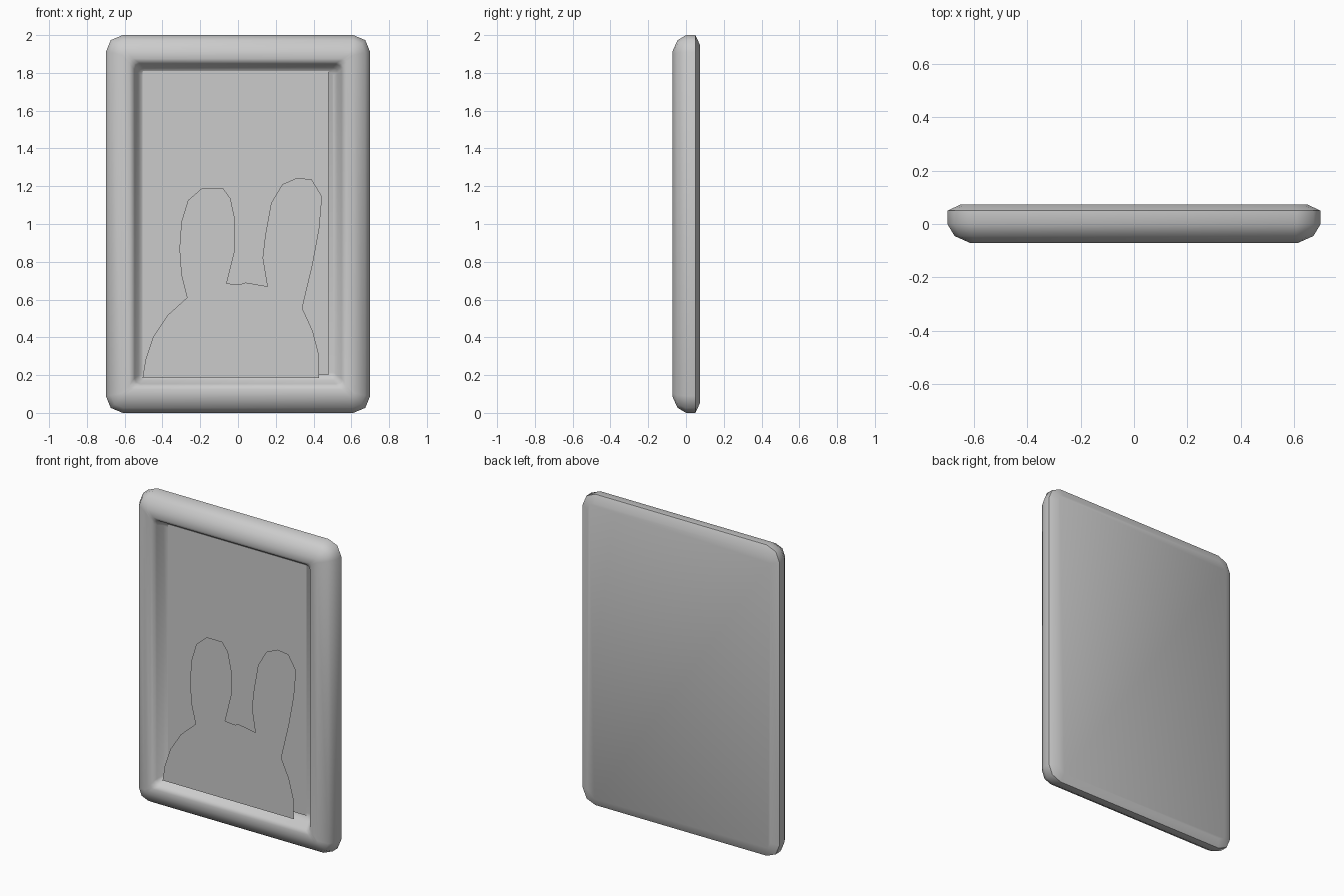
import bpy, bmesh, math

if "Cube" in bpy.data.objects:
    bpy.data.objects.remove(bpy.data.objects["Cube"])

W, H = 0.7, 2.0


def ring(inset, y, r):
    """Rounded rectangle inset from the outer edge, three points per corner."""
    hx, hz = W - inset, H / 2 - inset
    pts = []
    for i, (sx, sz) in enumerate([(1, 1), (-1, 1), (-1, -1), (1, -1)]):
        for k in range(3):
            a = math.radians(90 * i + 45 * k)
            pts.append((sx * (hx - r) + r * math.cos(a), y,
                        H / 2 + sz * (hz - r) + r * math.sin(a)))
    return pts


def finish(name, bm, smooth=None):
    mesh = bpy.data.meshes.new(name)
    bm.to_mesh(mesh)
    bm.free()
    ob = bpy.data.objects.new(name, mesh)
    bpy.context.collection.objects.link(ob)
    if smooth:
        bpy.ops.object.select_all(action='DESELECT')
        ob.select_set(True)
        bpy.context.view_layer.objects.active = ob
        bpy.ops.object.shade_smooth_by_angle(angle=math.radians(smooth))
    return ob


def flat_shape(name, outline, y):
    """Flat cut-out facing the front."""
    bm = bmesh.new()
    face = bm.faces.new([bm.verts.new((x, y, z)) for x, z in outline])
    face.normal_update()
    if face.normal.y > 0:
        face.normal_flip()
    return finish(name, bm)


# Frame: profile of (inset, y, corner radius) from the back edge to the recess floor
profile = [(0.05, 0.073, 0.05), (0, 0.05, 0.09), (0, 0.0, 0.09),
           (0.027, -0.045, 0.065), (0.085, -0.071, 0.02),
           (0.125, -0.071, 0.02), (0.143, -0.062, 0.03),
           (0.153, -0.045, 0.03), (0.172, -0.005, 0.025), (0.195, 0.018, 0.02)]
bm = bmesh.new()
loops = [[bm.verts.new(p) for p in ring(*s)] for s in profile]
for a, b in zip(loops, loops[1:]):
    for i in range(len(a)):
        j = (i + 1) % len(a)
        bm.faces.new((a[i], a[j], b[j], b[i]))
bm.faces.new(loops[0])
bm.faces.new(loops[-1])
bmesh.ops.recalc_face_normals(bm, faces=bm.faces)
finish("frame", bm, 50)

# Picture panel, slightly off centre in the recess
flat_shape("picture_panel", [(-0.505, 0.2), (0.48, 0.2), (0.48, 1.81), (-0.505, 1.81)], 0.01)

# Rabbit silhouette standing in front of the panel
rabbit = [(-.505, .185), (-.49, .28), (-.45, .40), (-.375, .515), (-.27, .61),
          (-.30, .73), (-.31, .87), (-.30, 1.01), (-.265, 1.125), (-.19, 1.19),
          (-.08, 1.19), (-.04, 1.135), (-.015, 1.02), (-.015, .865), (-.06, .685),
          (.01, .68), (.04, .69), (.155, .67), (.13, .82), (.145, .945),
          (.175, 1.11), (.235, 1.21), (.315, 1.245), (.39, 1.235), (.445, 1.145),
          (.43, .975), (.395, .785), (.34, .555), (.395, .435), (.425, .32), (.43, .185)]
flat_shape("rabbit_cutout", rabbit, -0.045)
